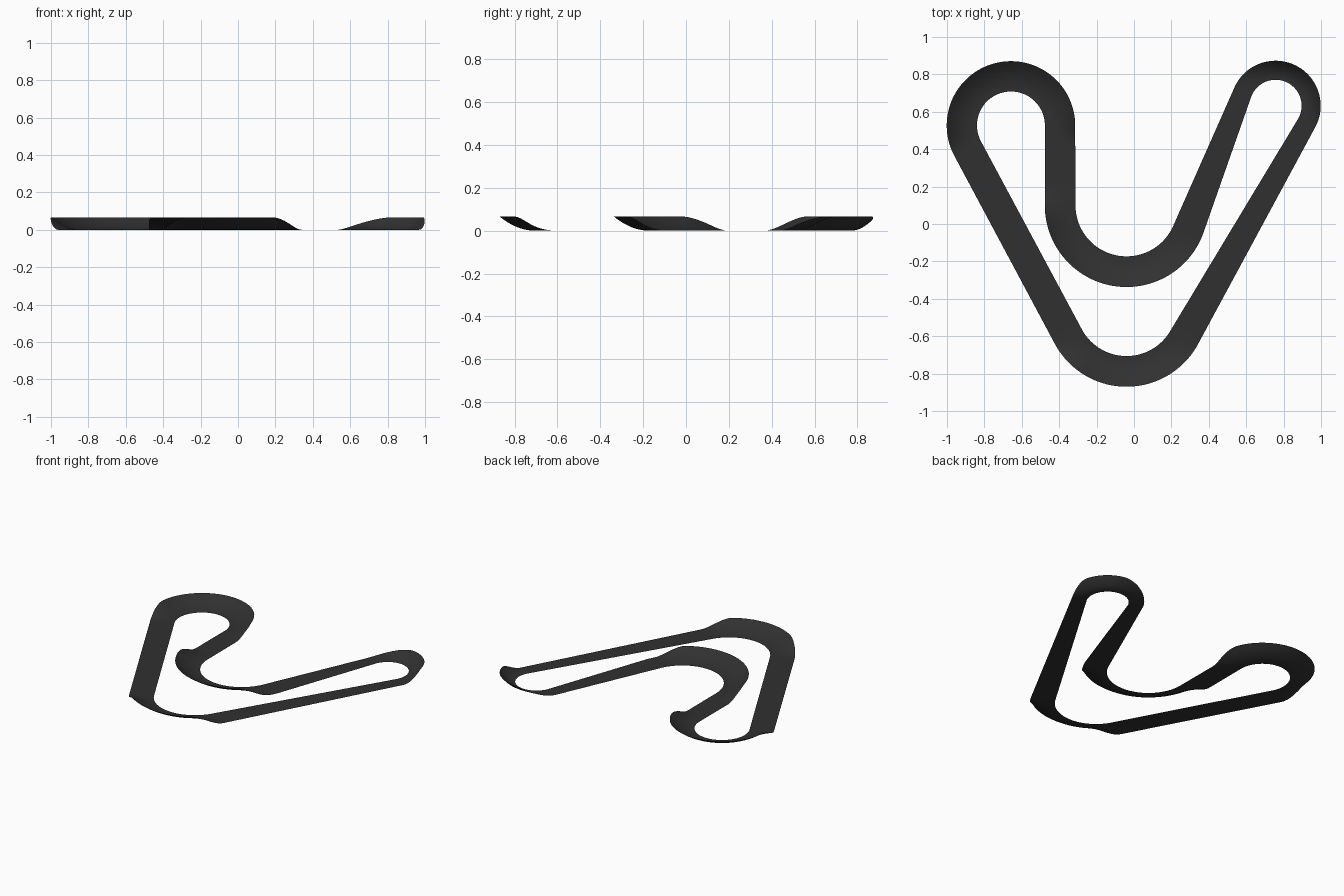
import bpy
import bmesh
from math import asin, atan2, cos, sin, tau
from mathutils import Vector

cube = bpy.data.objects.get("Cube")
if cube:
    bpy.data.objects.remove(cube, do_unlink=True)

BANK = 0.066        # height of the outer edge in the turns
ARC_STEPS = 64
STRAIGHT_STEPS = 32
CROSS_STEPS = 10

# Turns in driving order: centre, signed radius (+ is a left turn), road width,
# and the distances from each arc end between which the banking builds up
turns = [
    dict(c=Vector((-0.658, 0.527)), r=0.2625, w=0.162, entry=(-0.1, 0.1), leave=(0.0, 0.16)),
    dict(c=Vector((-0.04, -0.435)), r=0.353, w=0.164, entry=(0.0, 0.18), leave=(0.0, 0.18)),
    dict(c=Vector((0.757, 0.632)), r=0.19, w=0.102, entry=(0.0, 0.15), leave=(0.0, 0.28)),
    dict(c=Vector((-0.04, 0.1)), r=-0.355, w=0.164, entry=(0.05, 0.23), leave=(-0.1, 0.1)),
]


def smooth(a, b, x):
    t = min(max((x - a) / (b - a), 0.0), 1.0)
    return t * t * (3 - 2 * t)


def right_of(heading):
    return Vector((sin(heading), -cos(heading)))


def tangent_heading(a, b):
    """Heading of the straight that leaves turn a and meets turn b."""
    d = b["c"] - a["c"]
    return atan2(d.y, d.x) + asin((a["r"] - b["r"]) / d.length)


def bank(turn, s):
    """Banking of a turn, s being the distance past the start of its arc."""
    return BANK * smooth(*turn["entry"], s) * smooth(*turn["leave"], turn["length"] - s)


# Arc headings and lengths
for i, turn in enumerate(turns):
    turn["h"] = tangent_heading(turns[i - 1], turn)
    out = tangent_heading(turn, turns[(i + 1) % len(turns)])
    sweep = (out - turn["h"]) % tau
    turn["sweep"] = sweep if turn["r"] > 0 else sweep - tau
    turn["length"] = abs(turn["r"] * turn["sweep"])

# Stations along the centre line: point, right vector, width, left and right rise
stations = []


def add_station(point, right, width, banks):
    rise = {1: 0.0, -1: 0.0}
    for turn, s in banks:
        rise[1 if turn["r"] > 0 else -1] += bank(turn, s)
    stations.append((point, right, width, rise[-1], rise[1]))


for i, turn in enumerate(turns):
    after = turns[(i + 1) % len(turns)]
    for k in range(ARC_STEPS):
        f = k / ARC_STEPS
        right = right_of(turn["h"] + turn["sweep"] * f)
        add_station(turn["c"] + right * turn["r"], right, turn["w"],
                    [(turn, turn["length"] * f)])
    right = right_of(after["h"])
    start = turn["c"] + right * turn["r"]
    end = after["c"] + right * after["r"]
    span = (end - start).length
    for k in range(STRAIGHT_STEPS):
        f = k / STRAIGHT_STEPS
        add_station(start.lerp(end, f), right, turn["w"] * (1 - f) + after["w"] * f,
                    [(turn, turn["length"] + span * f), (after, span * (f - 1))])

# Road surface: a thin sheet, dished up towards the outer edge
bm = bmesh.new()
rows = []
for point, right, width, left_rise, right_rise in stations:
    row = []
    for k in range(CROSS_STEPS + 1):
        t = k / CROSS_STEPS
        p = point + right * width * (t - 0.5)
        z = right_rise * t ** 2 + left_rise * (1 - t) ** 2
        row.append(bm.verts.new((p.x, p.y, z)))
    rows.append(row)
for i, row in enumerate(rows):
    ahead = rows[(i + 1) % len(rows)]
    for k in range(CROSS_STEPS):
        face = bm.faces.new((row[k], row[k + 1], ahead[k + 1], ahead[k]))
        face.smooth = True

mesh = bpy.data.meshes.new("track_surface")
bm.to_mesh(mesh)
bm.free()

# Asphalt colour
asphalt = bpy.data.materials.new("dark_asphalt")
asphalt.use_nodes = True
colour = (0.03, 0.03, 0.03, 1.0)
asphalt.diffuse_color = colour
asphalt.node_tree.nodes["Principled BSDF"].inputs["Base Color"].default_value = colour
mesh.materials.append(asphalt)

track = bpy.data.objects.new("track_surface", mesh)
bpy.context.collection.objects.link(track)
